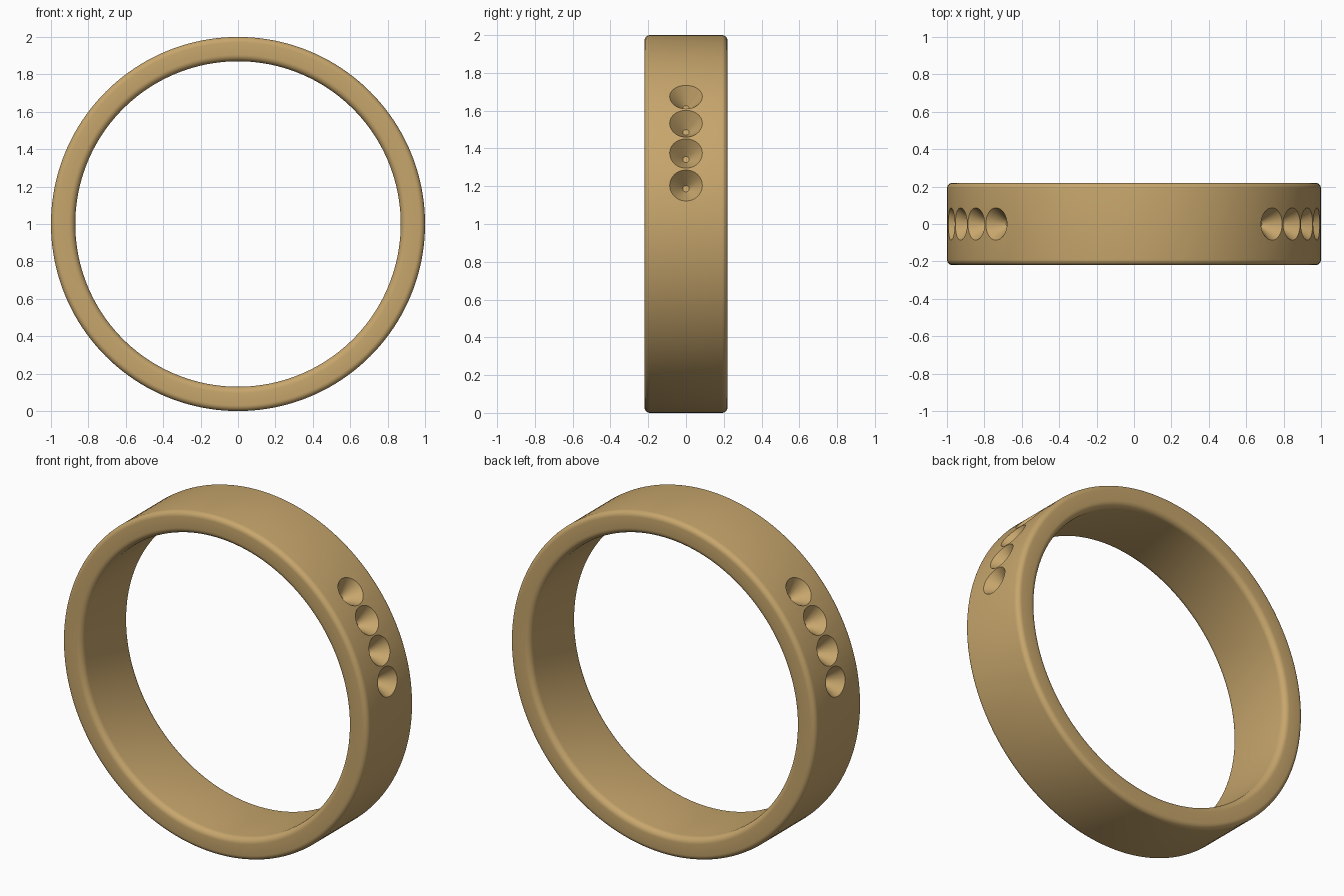
import bpy, bmesh, math
from mathutils import Matrix, Vector

if "Cube" in bpy.data.objects:
    bpy.data.objects.remove(bpy.data.objects["Cube"])

OUTER, INNER, HALF_W = 1.0, 0.87, 0.22
SEGMENTS = 160
CENTRE = Vector((0, 0, 1))

gold = bpy.data.materials.new("gold")
gold.diffuse_color = (0.57, 0.38, 0.15, 1)
gold.use_nodes = True
gold.node_tree.nodes["Principled BSDF"].inputs["Base Color"].default_value = gold.diffuse_color


def rounded_profile(bevel_out=0.03, bevel_in=0.035, steps=6):
    """Rounded rectangle section as (radius, y) points."""
    corners = [(OUTER, HALF_W, bevel_out, 0), (INNER, HALF_W, bevel_in, 90),
               (INNER, -HALF_W, bevel_in, 180), (OUTER, -HALF_W, bevel_out, 270)]
    pts = []
    for r, y, b, start in corners:
        cr = r - b if r == OUTER else r + b
        cy = y - b if y > 0 else y + b
        for i in range(steps + 1):
            a = math.radians(start + 90 * i / steps)
            pts.append((cr + b * math.cos(a), cy + b * math.sin(a)))
    return pts


# Band: section swept around the y axis
bm = bmesh.new()
profile = rounded_profile()
rings = []
for s in range(SEGMENTS):
    a = 2 * math.pi * s / SEGMENTS
    rings.append([bm.verts.new((r * math.cos(a), y, 1 + r * math.sin(a))) for r, y in profile])
n = len(profile)
for s in range(SEGMENTS):
    p, q = rings[s], rings[(s + 1) % SEGMENTS]
    for i in range(n):
        bm.faces.new((p[i], p[(i + 1) % n], q[(i + 1) % n], q[i]))
bmesh.ops.recalc_face_normals(bm, faces=bm.faces)
mesh = bpy.data.meshes.new("ring_band")
bm.to_mesh(mesh)
bm.free()
band = bpy.data.objects.new("ring_band", mesh)
bpy.context.collection.objects.link(band)
mesh.materials.append(gold)
bpy.context.view_layer.objects.active = band
band.select_set(True)


def cut_stone_seat(angle):
    """Conical stone seat with a small flat bottom, cut radially."""
    bottom, top = 0.91, 1.02
    direction = Vector((math.cos(angle), 0, math.sin(angle)))
    rot = direction.to_track_quat('Z', 'Y').to_matrix().to_4x4()
    place = Matrix.Translation(CENTRE + direction * (bottom + top) / 2) @ rot
    cb = bmesh.new()
    bmesh.ops.create_cone(cb, cap_ends=True, segments=48, radius1=0.017, radius2=0.102,
                          depth=top - bottom, matrix=place)
    cm = bpy.data.meshes.new("seat_cutter")
    cb.to_mesh(cm)
    cb.free()
    cutter = bpy.data.objects.new("seat_cutter", cm)
    cutter.hide_render = True
    bpy.context.collection.objects.link(cutter)
    mod = band.modifiers.new("stone_seat", 'BOOLEAN')
    mod.operation, mod.solver, mod.object = 'DIFFERENCE', 'EXACT', cutter
    bpy.ops.object.modifier_apply(modifier=mod.name)
    bpy.data.objects.remove(cutter)


# Four seats on each shoulder
for deg in (11.8, 22, 32.2, 42.4):
    cut_stone_seat(math.radians(deg))
    cut_stone_seat(math.radians(180 - deg))

bpy.ops.object.shade_smooth_by_angle(angle=math.radians(30))
